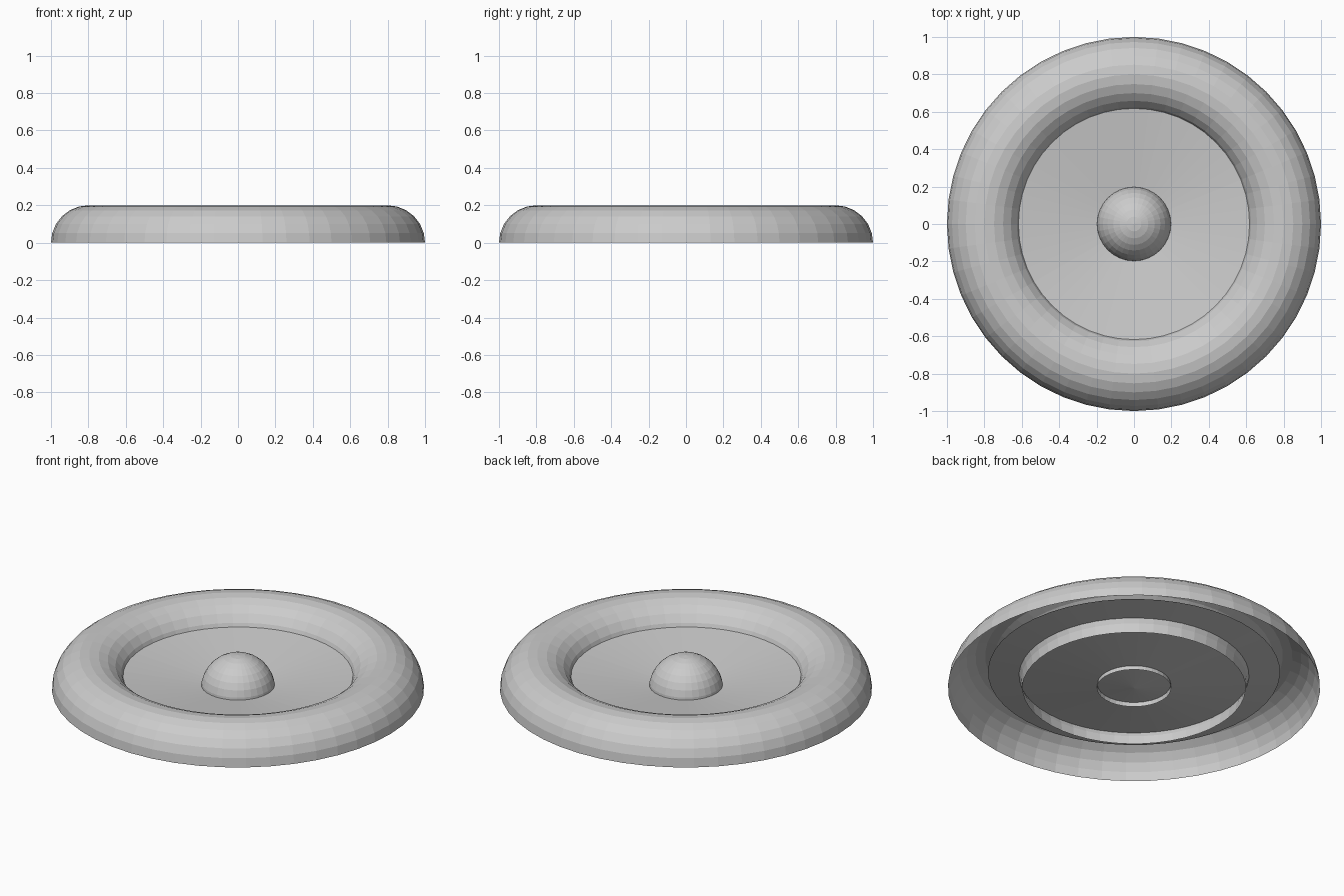
import bpy
import bmesh
from math import cos, sin, pi

if "Cube" in bpy.data.objects:
    bpy.data.objects.remove(bpy.data.objects["Cube"])


def lathe(name, profile, sides):
    """Spin an open (radius, height) profile around z into a flat-shaded shell."""
    bm = bmesh.new()
    verts = [bm.verts.new((r, 0, z)) for r, z in profile]
    edges = [bm.edges.new(pair) for pair in zip(verts, verts[1:])]
    bmesh.ops.spin(bm, geom=verts + edges, cent=(0, 0, 0), axis=(0, 0, 1),
                   angle=2 * pi, steps=sides, use_merge=False)
    bmesh.ops.remove_doubles(bm, verts=bm.verts, dist=1e-4)
    bmesh.ops.dissolve_degenerate(bm, edges=bm.edges, dist=1e-5)
    bmesh.ops.recalc_face_normals(bm, faces=bm.faces)
    # open shells: make the visible outside face upwards
    if sum(f.normal.z * f.calc_area() for f in bm.faces) < 0:
        bmesh.ops.reverse_faces(bm, faces=bm.faces)
    mesh = bpy.data.meshes.new(name)
    bm.to_mesh(mesh)
    bm.free()
    obj = bpy.data.objects.new(name, mesh)
    bpy.context.collection.objects.link(obj)
    return obj


def arc(centre, radius, end, steps):
    """Arc points in the profile plane, from angle 0 up to end."""
    return [(centre + radius * cos(end * i / steps), radius * sin(end * i / steps))
            for i in range(steps + 1)]


# Rounded outer ring: upper half of a torus, open underneath
lathe("outer_ring", arc(0.8, 0.2, pi, 12), 48)

# Shallow conical dish, its edge hidden inside the ring
lathe("dish", [(0.785, 0.1), (0, 0)], 48)

# Central half-sphere knob, open underneath
lathe("centre_dome", arc(0, 0.2, pi / 2, 8), 32)
